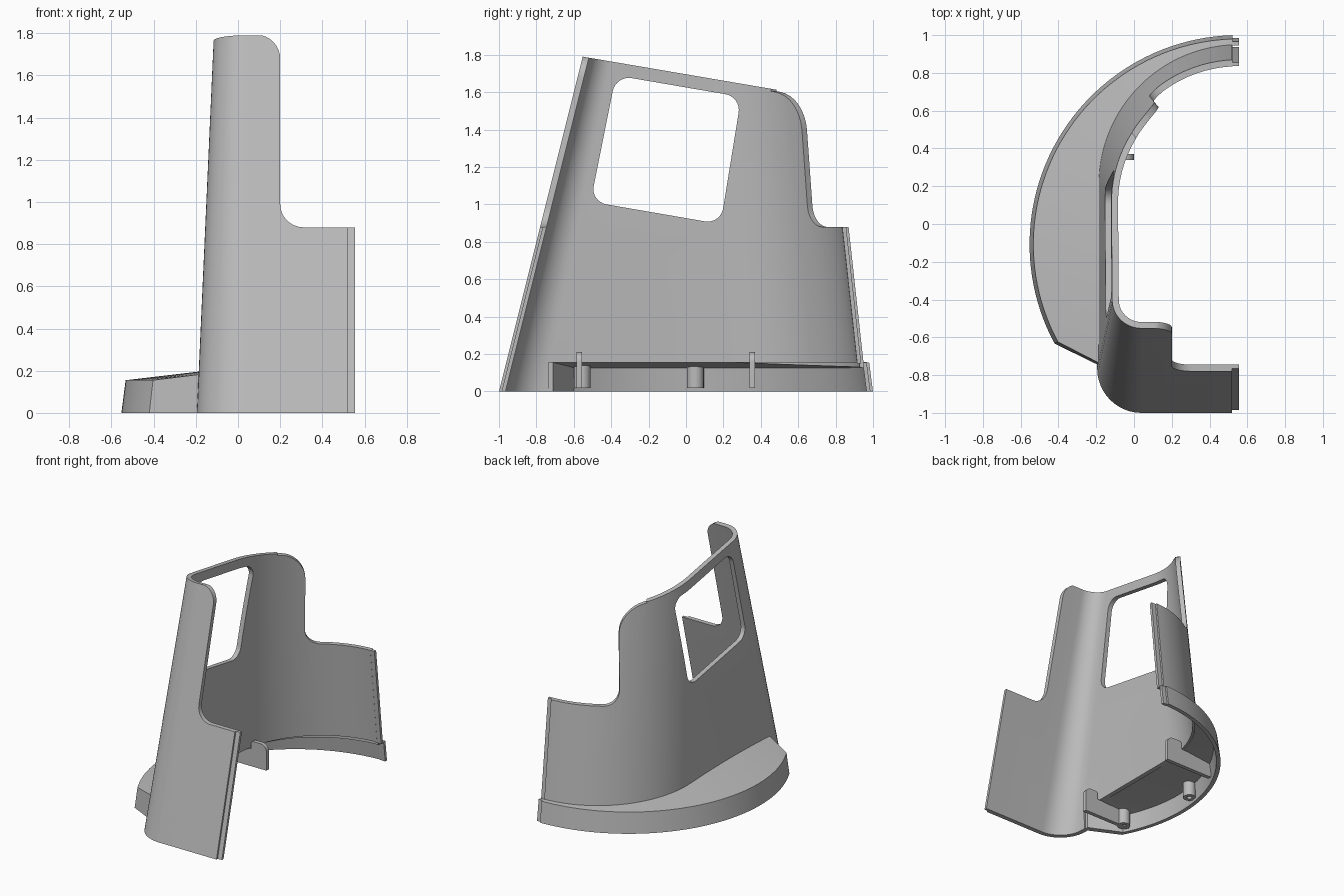
import bpy, bmesh, math
from mathutils import Vector

if "Cube" in bpy.data.objects:
    bpy.data.objects.remove(bpy.data.objects["Cube"], do_unlink=True)

grey = bpy.data.materials.new("plain_grey")
grey.use_nodes = True
grey.diffuse_color = (0.5, 0.5, 0.5, 1)
grey.node_tree.nodes["Principled BSDF"].inputs["Base Color"].default_value = (0.5, 0.5, 0.5, 1)

THICK = 0.035   # wall thickness
STEP = 0.52     # x where the joint lip begins
EDGE = 0.555    # open edge of the shell


def sweep(name, sections):
    """Solid through a row of closed cross-sections, capped at both ends."""
    bm = bmesh.new()
    rows = [[bm.verts.new(p) for p in s] for s in sections]
    n = len(rows[0])
    for a, b in zip(rows, rows[1:]):
        for i in range(n):
            j = (i + 1) % n
            bm.faces.new((a[i], a[j], b[j], b[i]))
    bm.faces.new(rows[0])
    bm.faces.new(rows[-1])
    bmesh.ops.recalc_face_normals(bm, faces=bm.faces)
    mesh = bpy.data.meshes.new(name)
    bm.to_mesh(mesh)
    bm.free()
    mesh.materials.append(grey)
    ob = bpy.data.objects.new(name, mesh)
    bpy.context.collection.objects.link(ob)
    return ob


def smooth(ob):
    bpy.ops.object.select_all(action='DESELECT')
    ob.select_set(True)
    bpy.context.view_layer.objects.active = ob
    bpy.ops.object.shade_smooth_by_angle(angle=math.radians(30))


def rounded(corners, n=8):
    """Polygon whose corners (a, b, radius) are rounded off."""
    out = []
    for i, (a, b, r) in enumerate(corners):
        p = Vector((a, b))
        if r == 0:
            out.append(p)
            continue
        u = (Vector(corners[i - 1][:2]) - p).normalized() * r
        v = (Vector(corners[(i + 1) % len(corners)][:2]) - p).normalized() * r
        for k in range(n + 1):
            t = k / n
            f = (1 - t) ** 3 + 1.35 * t * (1 - t) ** 2
            g = t ** 3 + 1.35 * t * t * (1 - t)
            out.append(p + u * f + v * g)
    return out


def cut(ob, poly, place, near, far):
    """Subtract a prism; place(a, b, depth) maps the polygon into space."""
    tool = sweep("cutter", [[place(p[0], p[1], d) for p in poly] for d in (near, far)])
    tool.hide_render = True
    mod = ob.modifiers.new("cut", 'BOOLEAN')
    mod.operation, mod.solver, mod.object = 'DIFFERENCE', 'EXACT', tool
    bpy.context.view_layer.objects.active = ob
    bpy.ops.object.modifier_apply(modifier=mod.name)
    bpy.data.objects.remove(tool, do_unlink=True)


def front_y(z): return -1 + 0.25 * z
def side_x(z): return -0.195 + 0.045 * z
def back_y(z): return 0.967 - 0.11 * z


def back_arc(z, inset, n=28):
    r = EDGE - side_x(z)
    cy = back_y(z) - r
    end = math.acos((STEP - EDGE) / r)
    angles = [math.pi + (end - math.pi) * i / n for i in range(n + 1)]
    return [(EDGE + (r - inset) * math.cos(a), cy + (r - inset) * math.sin(a)) for a in angles]


def outline(z, inset):
    """Plan of the wall: front panel, rounded corner, flat side, curved back."""
    r = 0.235 - 0.045 * z
    cx, cy = side_x(z) + r, front_y(z) + r
    pts = [(STEP, front_y(z) + inset)]
    for i in range(13):
        a = -math.pi / 2 - math.pi / 2 * i / 12
        pts.append((cx + (r - inset) * math.cos(a), cy + (r - inset) * math.sin(a)))
    return pts + back_arc(z, inset)


# Wall shell
TOP = 1.95
lo, li = outline(0, 0), outline(0, THICK)
uo, ui = outline(TOP, 0), outline(TOP, THICK)
wall = sweep("wall_shell", [[(*a, 0), (*b, TOP), (*c, TOP), (*d, 0)]
                            for a, b, c, d in zip(lo, uo, ui, li)])


def along_x(a, b, d): return (d, a, b)
def along_y(a, b, d): return (a, d, b)


def across_back(s, z, d):
    return (0.77 * s - 0.64 * d, 0.64 * s + 0.77 * d, z)


# Sloping top, front and back shoulders, side window, open foot behind the ledge
cut(wall, [(-1.5, 1.952), (1.5, 1.44), (1.5, 2.5), (-1.5, 2.5)], along_x, -1, 1)
cut(wall, rounded([(0.09, 2.2, 0), (0.09, 1.793, 0), (0.2, 1.79, 0.11), (0.2, 0.88, 0.11),
                   (1, 0.88, 0), (1, 2.2, 0)]), along_y, -1.3, -0.3)
cut(wall, rounded([(0.3, 2.2, 0), (0.3, 1.605, 0), (0.495, 1.58, 0.18), (0.495, 0.88, 0.11),
                   (1.6, 0.88, 0), (1.6, 2.2, 0)]), across_back, -0.3, 1.3)
cut(wall, rounded([(-0.375, 1.69, 0.085), (0.295, 1.575, 0.085),
                   (0.185, 0.895, 0.085), (-0.51, 1.015, 0.085)]), along_x, -0.6, 0.05)
cut(wall, [(-0.735, -0.2), (1.3, -0.2), (1.3, 0.155), (-0.735, 0.155)], along_x, -1, 1)
smooth(wall)


# Curved ledge with its skirt
def resample(pts, n):
    pts = [Vector(p) for p in pts]
    dist = [0]
    for a, b in zip(pts, pts[1:]):
        dist.append(dist[-1] + (b - a).length)
    out, k = [], 0
    for i in range(n + 1):
        d = dist[-1] * i / n
        while k < len(pts) - 2 and dist[k + 1] < d:
            k += 1
        out.append(pts[k].lerp(pts[k + 1], (d - dist[k]) / (dist[k + 1] - dist[k])))
    return out


N = 48
LEDGE_Y, LEDGE_R = -0.108, 1.108
foot = resample([(side_x(0.17) + 0.02, -0.745)] + back_arc(0.17, 0.02), N)
sections = []
for i, f in enumerate(foot):
    a = math.radians(208.3 + (91.8 - 208.3) * i / N)

    def rim(r, z):
        return (EDGE + r * math.cos(a), LEDGE_Y + r * math.sin(a), z)
    top = rim(LEDGE_R - 0.02, 0.155)
    zf = 0.155 + 0.11 * (Vector(top[:2]) - f).length
    sections.append([rim(LEDGE_R, 0), top, (f.x, f.y, zf), (f.x, f.y, zf - 0.03),
                     rim(LEDGE_R - 0.05, 0.125), rim(LEDGE_R - 0.03, 0)])
smooth(sweep("ledge", sections))

# Front end of the ledge
p, q, f = sections[0][0], sections[0][1], sections[0][2]
sweep("ledge_end", [
    [p, q, (q[0] + 0.012, q[1] + 0.035, 0.155), (p[0] + 0.012, p[1] + 0.035, 0)],
    [(f[0], f[1] - 0.012, 0), f, (f[0], f[1] + 0.035, f[2]), (f[0], f[1] + 0.035, 0)]])


# Thin joint lips along the open edge
def lip(name, y0, y1, z0, z1, inward):
    a, b = 0.014 * inward, THICK * inward
    sweep(name, [[(x, y0 + a, z0), (x, y1 + a, z1), (x, y1 + b, z1), (x, y0 + b, z0)]
                 for x in (STEP - 0.01, EDGE)])


lip("front_lip", front_y(0), front_y(0.88), 0, 0.88, 1)
lip("back_lip", back_y(0.15), back_y(0.88), 0.15, 0.88, -1)
lip("ledge_lip", 1.0, 0.98, 0, 0.155, -1)

# Bracket tabs under the ledge
for name, y, tip, outer in (("front_tab", -0.57, -0.02, -0.42), ("back_tab", 0.355, 0.0, -0.4)):
    shape = rounded([(outer, 0.02, 0), (tip, 0.02, 0), (tip, 0.21, 0.05),
                     (-0.13, 0.21, 0.02), (-0.13, 0.15, 0), (outer, 0.135, 0)])
    smooth(sweep(name, [[(a, d, b) for a, b in shape] for d in (y - 0.015, y + 0.015)]))

# Hollow screw bosses
for name, x, y in (("front_boss", -0.37, -0.555), ("middle_boss", -0.47, 0.05)):
    rings = []
    for r, z in ((0.018, 0.13), (0.018, 0.02), (0.045, 0.02), (0.045, 0.15)):
        rings.append([(x + r * math.cos(k * math.tau / 20), y + r * math.sin(k * math.tau / 20), z)
                      for k in range(20)])
    smooth(sweep(name, rings))
